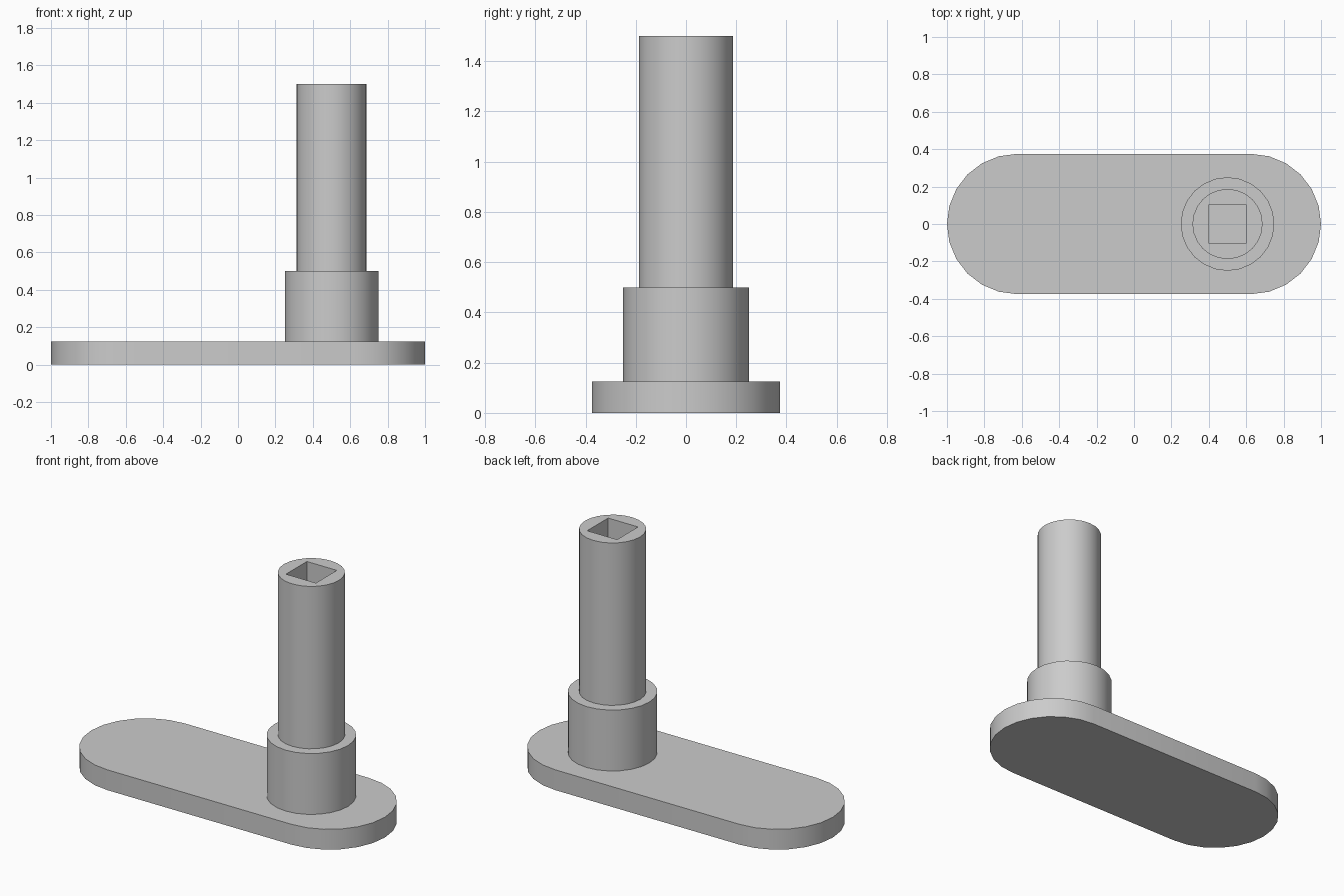
import bpy
import bmesh
from math import cos, sin, pi

cube = bpy.data.objects.get("Cube")
if cube:
    bpy.data.objects.remove(cube, do_unlink=True)

SIDES = 24
POST_X = 0.5

grey = bpy.data.materials.new("plain_grey")
grey.use_nodes = True
grey.diffuse_color = (0.6, 0.6, 0.6, 1)
grey.node_tree.nodes["Principled BSDF"].inputs["Base Color"].default_value = (0.6, 0.6, 0.6, 1)


def prism(name, outline, bottom, top):
    """Extrude a flat outline from bottom to top."""
    bm = bmesh.new()
    base = bm.faces.new([bm.verts.new((x, y, bottom)) for x, y in outline])
    grown = bmesh.ops.extrude_face_region(bm, geom=[base], use_keep_orig=True)
    verts = [v for v in grown["geom"] if isinstance(v, bmesh.types.BMVert)]
    bmesh.ops.translate(bm, verts=verts, vec=(0, 0, top - bottom))
    bmesh.ops.recalc_face_normals(bm, faces=bm.faces)
    mesh = bpy.data.meshes.new(name)
    bm.to_mesh(mesh)
    bm.free()
    mesh.materials.append(grey)
    obj = bpy.data.objects.new(name, mesh)
    bpy.context.collection.objects.link(obj)
    return obj


def arc(cx, radius, start, steps):
    step = 2 * pi / SIDES
    return [(cx + radius * cos(start + i * step), radius * sin(start + i * step))
            for i in range(steps)]


def activate(obj):
    bpy.ops.object.select_all(action="DESELECT")
    obj.select_set(True)
    bpy.context.view_layer.objects.active = obj


# Base plate with rounded ends
half = SIDES // 2 + 1
plate = prism("base_plate",
              arc(0.625, 0.375, -pi / 2, half) + arc(-0.625, 0.375, pi / 2, half),
              0, 0.125)

# Collar and shaft
collar = prism("collar", arc(POST_X, 0.25, 0, SIDES), 0.125, 0.5)
shaft = prism("shaft", arc(POST_X, 0.1875, 0, SIDES), 0.5, 1.5)

# Square socket cut into the top of the shaft
s = 0.102
cutter = prism("socket_cutter",
               [(POST_X - s, -s), (POST_X + s, -s), (POST_X + s, s), (POST_X - s, s)],
               1.0, 1.6)
cutter.hide_render = True
cut = shaft.modifiers.new("socket", "BOOLEAN")
cut.operation = "DIFFERENCE"
cut.solver = "EXACT"
cut.object = cutter
activate(shaft)
bpy.ops.object.modifier_apply(modifier=cut.name)
bpy.data.objects.remove(cutter, do_unlink=True)

# Smooth round walls, sharp rims
for part in (plate, collar, shaft):
    activate(part)
    bpy.ops.object.shade_smooth_by_angle(angle=pi / 6)
